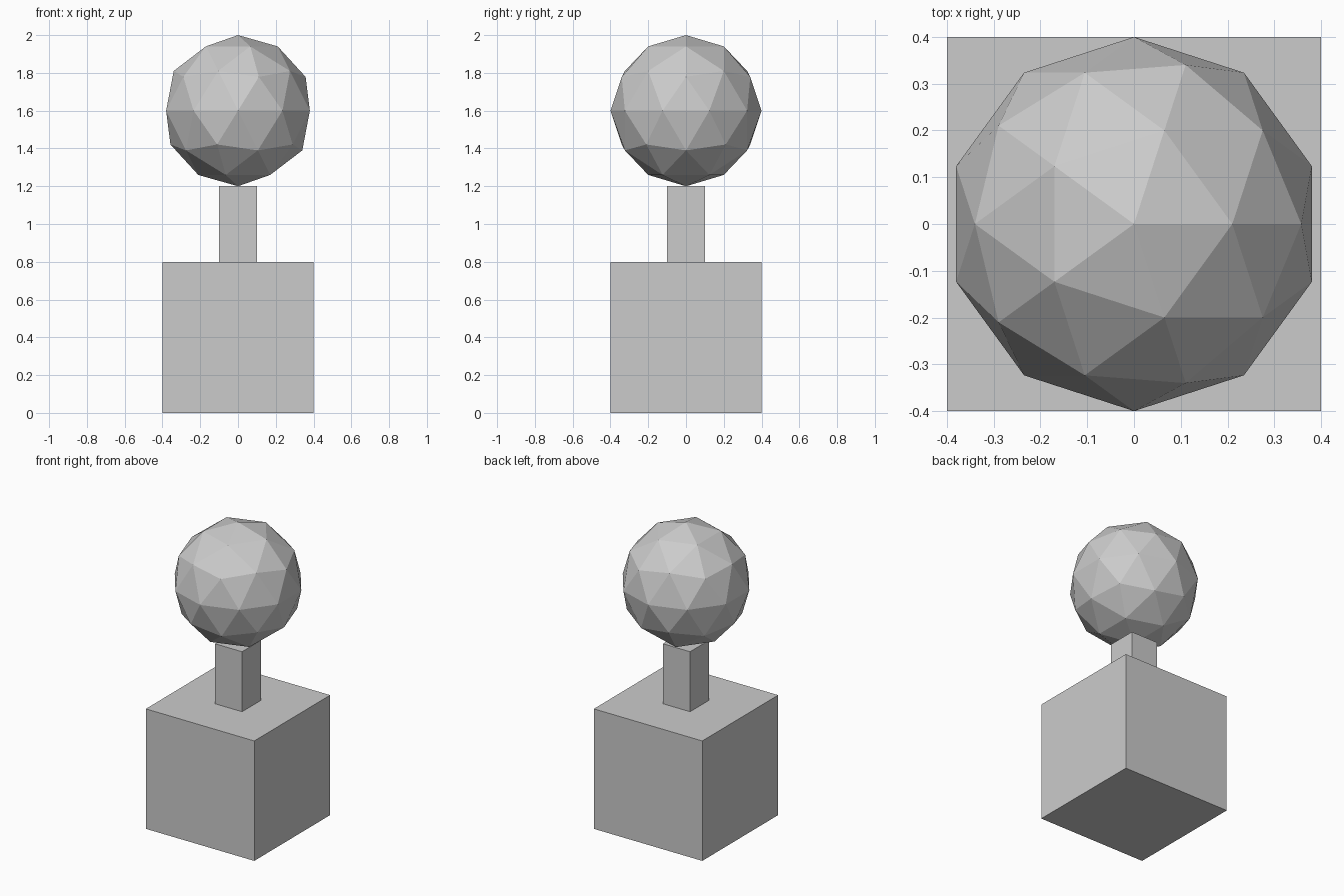
import bpy

if "Cube" in bpy.data.objects:
    bpy.data.objects.remove(bpy.data.objects["Cube"])


def box(name, width, z0, z1):
    bpy.ops.mesh.primitive_cube_add(size=1, location=(0, 0, (z0 + z1) / 2))
    ob = bpy.context.object
    ob.name = name
    ob.scale = (width, width, z1 - z0)
    bpy.ops.object.transform_apply(location=False, rotation=False, scale=True)
    return ob


# Square base block and the slim post on it
box("base", 0.8, 0.0, 0.8)
box("post", 0.2, 0.8, 1.2)

# Low-poly faceted ball resting on the post
bpy.ops.mesh.primitive_ico_sphere_add(subdivisions=2, radius=0.4, location=(0, 0, 1.6))
bpy.context.object.name = "ball"
